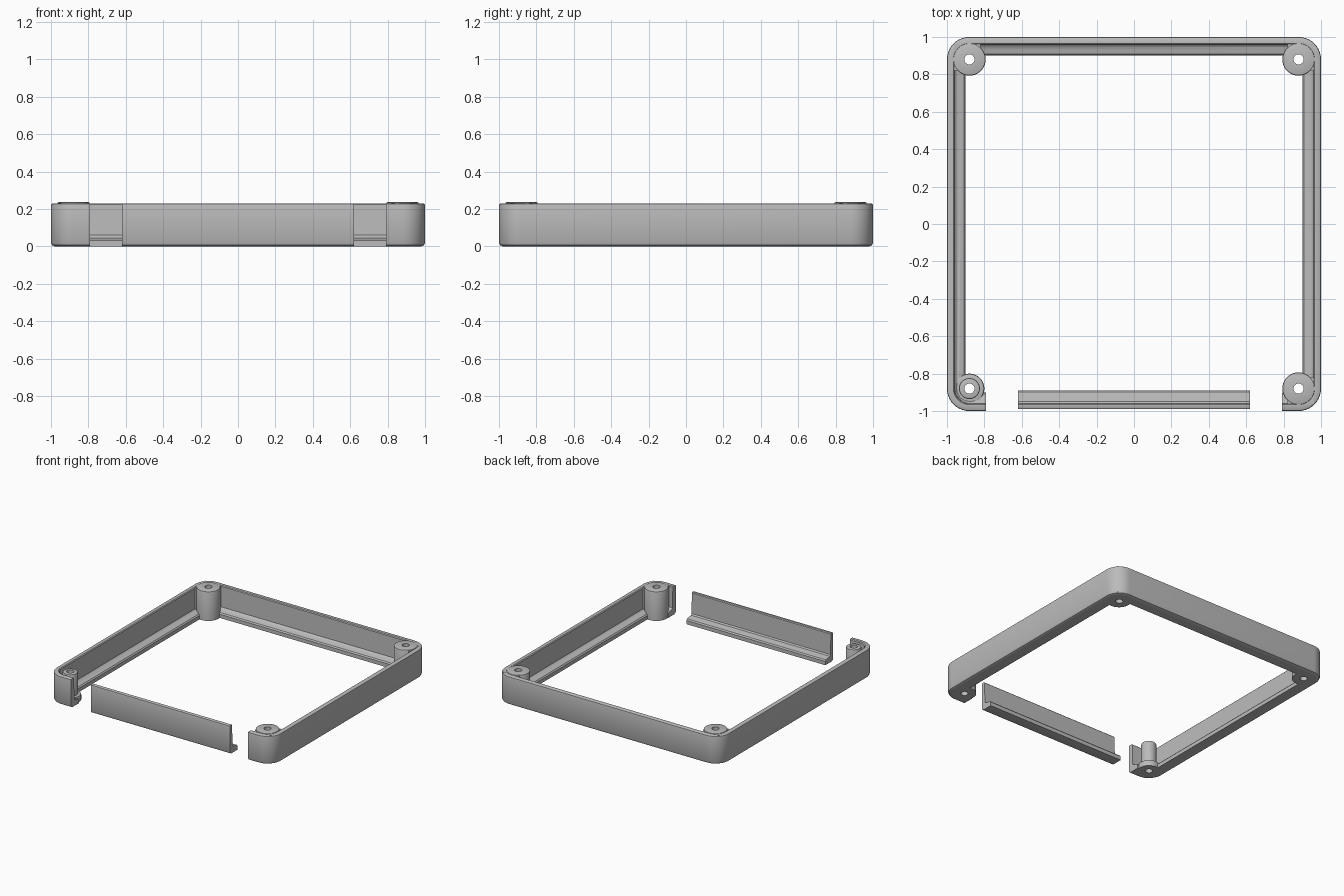
import bpy, bmesh, math
from mathutils import Matrix

cube = bpy.data.objects.get("Cube")
if cube:
    bpy.data.objects.remove(cube, do_unlink=True)

grey = bpy.data.materials.new("mid grey plastic")
grey.use_nodes = True
COLOUR = (0.5, 0.5, 0.5, 1)
grey.diffuse_color = COLOUR
grey.node_tree.nodes["Principled BSDF"].inputs["Base Color"].default_value = COLOUR

C = 0.88        # corner centre, also the screw position
R = 0.12        # outer corner radius
H = 0.23        # wall height


def make_object(name, bm):
    bmesh.ops.recalc_face_normals(bm, faces=bm.faces)
    mesh = bpy.data.meshes.new(name)
    bm.to_mesh(mesh)
    bm.free()
    mesh.materials.append(grey)
    ob = bpy.data.objects.new(name, mesh)
    bpy.context.collection.objects.link(ob)
    return ob


def sweep(name, stations, profile):
    """Carry an L profile (inward depth, height) along (x, y, angle) stations."""
    bm = bmesh.new()
    rings = []
    for x, y, a in stations:
        rings.append([bm.verts.new((x + (R - d) * math.cos(a),
                                    y + (R - d) * math.sin(a), z))
                      for d, z in profile])
    n = len(profile)
    for r, s in zip(rings, rings[1:]):
        for i in range(n):
            j = (i + 1) % n
            bm.faces.new((r[i], r[j], s[j], s[i]))
    bm.faces.new(rings[0])
    bm.faces.new(rings[-1])
    return make_object(name, bm)


def cylinder(name, x, y, radius, z0, z1, bevel=0.0):
    bm = bmesh.new()
    bmesh.ops.create_cone(bm, cap_ends=True, segments=40, radius1=radius,
                          radius2=radius, depth=z1 - z0,
                          matrix=Matrix.Translation((x, y, (z0 + z1) / 2)))
    if bevel:
        rim = [e for e in bm.edges if all(v.co.z > z1 - 1e-4 for v in e.verts)]
        bmesh.ops.bevel(bm, geom=rim, offset=bevel, segments=2,
                        profile=0.5, affect='EDGES')
    return make_object(name, bm)


def box(name, x0, x1, y0, y1, z0, z1):
    bm = bmesh.new()
    m = Matrix.Translation(((x0 + x1) / 2, (y0 + y1) / 2, (z0 + z1) / 2))
    m = m @ Matrix.Diagonal((abs(x1 - x0), abs(y1 - y0), z1 - z0, 1))
    bmesh.ops.create_cube(bm, size=1, matrix=m)
    return make_object(name, bm)


def combine(ob, tool, operation):
    tool.hide_render = True
    mod = ob.modifiers.new(operation.title(), 'BOOLEAN')
    mod.operation = operation
    mod.solver = 'EXACT'
    mod.object = tool
    bpy.context.view_layer.objects.active = ob
    bpy.ops.object.modifier_apply(modifier=mod.name)
    bpy.data.objects.remove(tool, do_unlink=True)


def smooth(ob):
    bpy.ops.object.select_all(action='DESELECT')
    ob.select_set(True)
    bpy.context.view_layer.objects.active = ob
    bpy.ops.object.shade_smooth_by_angle(angle=math.radians(35))


# Thin wall standing on a narrow inner ledge
def wall_profile(t):
    return [(0.02, 0), (0.1, 0), (0.1, 0.03), (0.092, 0.04), (t + 0.012, 0.05),
            (t + 0.003, 0.06), (t, H - 0.006), (t - 0.006, H), (0.008, H),
            (0.002, H - 0.004), (0, H - 0.012), (0, 0.02), (0.006, 0.006)]


# Frame: three sides and short returns at the front
path = [(-0.79, -C, -math.pi / 2)]
for i, (sx, sy) in enumerate([(-1, -1), (-1, 1), (1, 1), (1, -1)]):
    for k in range(11):
        path.append((sx * C, sy * C, -math.pi / 2 * (1 + i + k / 10)))
path.append((0.79, -C, -math.pi / 2))
frame = sweep("frame", path, wall_profile(0.04))

# Corner posts; the front post on the -x side is slimmer, on a round foot
for sx, sy in [(-1, -1), (-1, 1), (1, 1), (1, -1)]:
    x, y = sx * C, sy * C
    if (sx, sy) == (-1, -1):
        parts = [cylinder("post_foot", x, y, 0.08, 0, 0.05, 0.01),
                 cylinder("slim_post", x, y, 0.056, 0, H - 0.005, 0.008)]
    else:
        parts = [cylinder("corner_post", x, y, 0.087, 0, H + 0.006, 0.008),
                 box("post_web", sx * 0.822, sx * 0.963,
                     sy * 0.822, sy * 0.963, 0.01, H + 0.001)]
    for part in parts:
        combine(frame, part, 'UNION')

# Screw holes
for x in (-C, C):
    for y in (-C, C):
        combine(frame, cylinder("screw_hole", x, y, 0.027, -0.1, 0.4), 'DIFFERENCE')
smooth(frame)

# Separate front panel with its own ledge
panel = sweep("front_panel", [(-0.62, -C + 0.01, -math.pi / 2),
                              (0.62, -C + 0.01, -math.pi / 2)], wall_profile(0.03))
smooth(panel)
